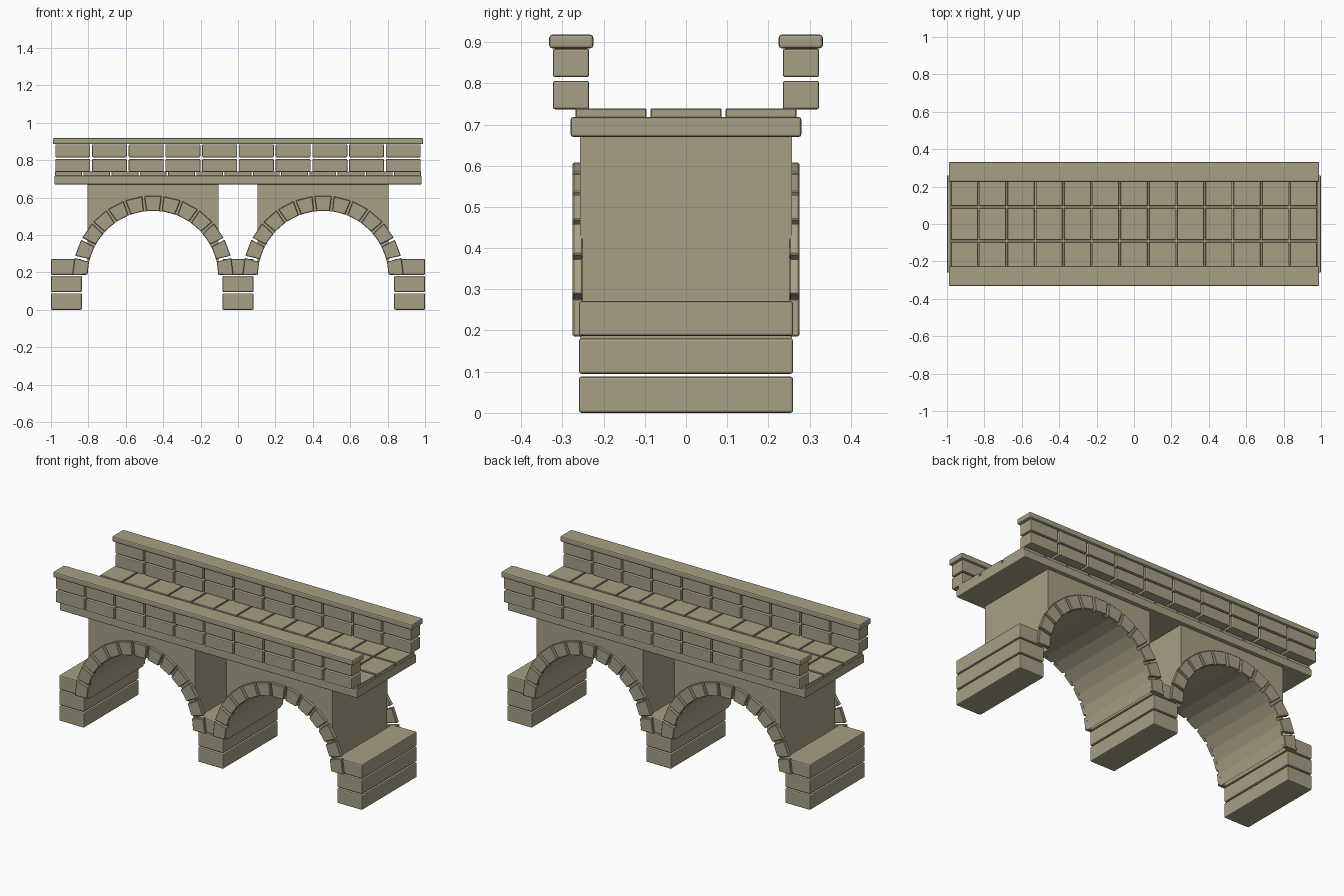
import bpy, bmesh, math

if "Cube" in bpy.data.objects:
    bpy.data.objects.remove(bpy.data.objects["Cube"])

stone = bpy.data.materials.new("tan_stone")
stone.diffuse_color = (0.39, 0.352, 0.235, 1)
stone.use_nodes = True
stone.node_tree.nodes["Principled BSDF"].inputs["Base Color"].default_value = stone.diffuse_color

ARCH_X, ARCH_Z = 0.455, 0.18      # arch centre
R_IN, R_OUT = 0.35, 0.43          # arch ring radii


def finish(name, bm, bevel=0.0, segments=2):
    bmesh.ops.recalc_face_normals(bm, faces=bm.faces[:])
    mesh = bpy.data.meshes.new(name)
    bm.to_mesh(mesh)
    bm.free()
    mesh.materials.append(stone)
    ob = bpy.data.objects.new(name, mesh)
    bpy.context.collection.objects.link(ob)
    if bevel:
        mod = ob.modifiers.new("worn_edges", 'BEVEL')
        mod.width = bevel
        mod.segments = segments
        mod.limit_method = 'ANGLE'
        mod.angle_limit = math.radians(40)
    return ob


def prism(bm, profile, y0, y1):
    """Extrude an (x, z) profile from y0 to y1."""
    a = [bm.verts.new((x, y0, z)) for x, z in profile]
    b = [bm.verts.new((x, y1, z)) for x, z in profile]
    bm.faces.new(a)
    bm.faces.new(b[::-1])
    n = len(a)
    for i in range(n):
        bm.faces.new((a[i], b[i], b[(i + 1) % n], a[(i + 1) % n]))


def box(bm, x0, x1, y0, y1, z0, z1):
    prism(bm, [(x0, z0), (x1, z0), (x1, z1), (x0, z1)], y0, y1)


def polar(cx, r, a):
    return (cx + r * math.cos(a), ARCH_Z + r * math.sin(a))


# Stacked pier blocks
for name, x0, x1 in (("left_pier", -1.0, -0.835), ("middle_pier", -0.083, 0.083),
                     ("right_pier", 0.835, 1.0)):
    bm = bmesh.new()
    for z0, z1 in ((0, 0.088), (0.095, 0.181), (0.187, 0.271)):
        box(bm, x0, x1, -0.26, 0.26, z0, z1)
    finish(name, bm, 0.006)

for side, sx in (("left", -1), ("right", 1)):
    cx = sx * ARCH_X
    # Wall with a round barrel opening
    bm = bmesh.new()
    profile = [polar(cx, R_IN, math.pi * i / 16) for i in range(17)]
    profile += [(cx - R_IN, 0.675), (cx + R_IN, 0.675)]
    prism(bm, profile, -0.257, 0.257)
    finish(side + "_arch_wall", bm)

    # Wedge stones around the arch, on both faces
    bm = bmesh.new()
    count = 13
    for i in range(count):
        mid = math.pi * (i + 0.5) / count
        wedge = [polar(cx, R_IN, mid - 0.100), polar(cx, R_OUT, mid - 0.107),
                 polar(cx, R_OUT, mid + 0.107), polar(cx, R_IN, mid + 0.100)]
        prism(bm, wedge, -0.275, -0.251)
        prism(bm, wedge, 0.251, 0.275)
    finish(side + "_arch_stones", bm, 0.003, 1)

# Deck slab
bm = bmesh.new()
box(bm, -0.982, 0.982, -0.28, 0.28, 0.67, 0.718)
finish("deck_slab", bm, 0.006)

# Paving stones on the deck
bm = bmesh.new()
step = 1.964 / 13
for i in range(13):
    x0 = -0.982 + i * step
    for yc in (-0.182, 0, 0.182):
        box(bm, x0 + 0.004, x0 + step - 0.004, yc - 0.086, yc + 0.086, 0.716, 0.739)
finish("paving_stones", bm, 0.002, 1)

# Parapets: two courses of blocks and a cap rail
for side, sy in (("front", -1), ("back", 1)):
    bm = bmesh.new()
    step = 1.964 / 10
    ya, yb = sorted((sy * 0.235, sy * 0.323))
    for i in range(10):
        x0 = -0.982 + i * step
        for z0 in (0.737, 0.815):
            box(bm, x0 + 0.005, x0 + step - 0.005, ya, yb, z0, z0 + 0.069)
    finish(side + "_parapet_blocks", bm, 0.005)

    bm = bmesh.new()
    ya, yb = sorted((sy * 0.225, sy * 0.332))
    box(bm, -0.99, 0.99, ya, yb, 0.885, 0.918)
    finish(side + "_parapet_cap", bm, 0.007)
